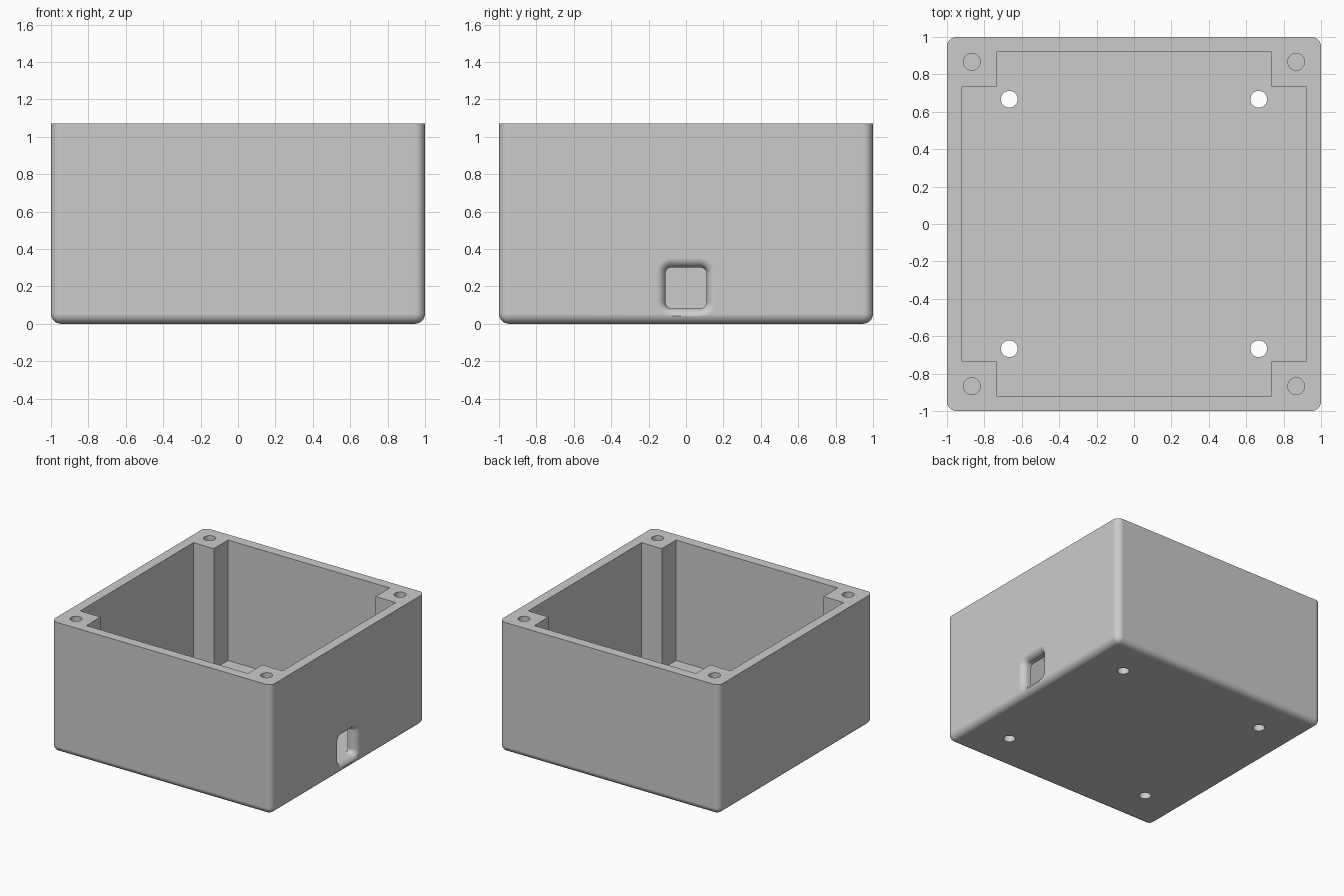
import bpy, bmesh
from math import sin, cos, pi

if "Cube" in bpy.data.objects:
    bpy.data.objects.remove(bpy.data.objects["Cube"], do_unlink=True)

HEIGHT, WALL, FILLET = 1.07, 0.08, 0.053
INNER, POST = 1 - WALL, 0.735     # cavity half width, post inner corner
cutters = []


def new_object(name, bm):
    bmesh.ops.recalc_face_normals(bm, faces=bm.faces)
    mesh = bpy.data.meshes.new(name)
    bm.to_mesh(mesh)
    bm.free()
    obj = bpy.data.objects.new(name, mesh)
    bpy.context.collection.objects.link(obj)
    return obj


def loft_cutter(name, sections):
    """Closed solid through a list of equally long point loops."""
    bm = bmesh.new()
    loops = [[bm.verts.new(p) for p in s] for s in sections]
    n = len(loops[0])
    for a, b in zip(loops, loops[1:]):
        for i in range(n):
            j = (i + 1) % n
            bm.faces.new((a[i], a[j], b[j], b[i]))
    bm.faces.new(loops[0])
    bm.faces.new(loops[-1])
    obj = new_object(name, bm)
    obj.hide_render = True
    cutters.append(obj)


def hole_cutter(name, x, y, radius, bottom, top):
    ring = [(x + radius * cos(2 * pi * i / 32), y + radius * sin(2 * pi * i / 32))
            for i in range(32)]
    loft_cutter(name, [[(*p, z) for p in ring] for z in (bottom, top)])


# Outer block, rounded everywhere except the top rim
bm = bmesh.new()
bmesh.ops.create_cube(bm, size=1)
for v in bm.verts:
    v.co = (v.co.x * 2, v.co.y * 2, (v.co.z + 0.5) * HEIGHT)
edges = [e for e in bm.edges if min(v.co.z for v in e.verts) < 0.01]
bmesh.ops.bevel(bm, geom=edges, offset=FILLET, segments=8, profile=0.5,
                affect='EDGES', clamp_overlap=True)
box = new_object("enclosure_box", bm)

# Cavity that leaves a square screw post in each corner
cross = []
for sx, sy in ((1, 1), (-1, 1), (-1, -1), (1, -1)):
    corner = [(INNER * sx, POST * sy), (POST * sx, POST * sy), (POST * sx, INNER * sy)]
    cross += corner if sx * sy > 0 else corner[::-1]
loft_cutter("cavity_cutter", [[(*p, z) for p in cross] for z in (WALL, HEIGHT + 0.1)])

# Blind lid screw holes in the posts, mounting holes through the floor
for sx in (-1, 1):
    for sy in (-1, 1):
        hole_cutter("lid_screw_cutter", 0.867 * sx, 0.867 * sy, 0.045, 0.55, HEIGHT + 0.1)
        hole_cutter("mount_hole_cutter", 0.667 * sx, 0.667 * sy, 0.045, -0.1, 0.2)


# Cable opening in the right wall, flared outward by a rounded edge
def opening(x, grow):
    half, radius, steps = 0.11, 0.035, 8
    points = []
    for quarter in range(4):
        for i in range(steps + 1):
            a = (quarter + i / steps) * pi / 2
            mid = quarter * pi / 2 + pi / 4
            cy = (half - radius) * (1 if cos(mid) > 0 else -1)
            cz = (half - radius) * (1 if sin(mid) > 0 else -1)
            points.append((x, cy + (radius + grow) * cos(a),
                           0.192 + cz + (radius + grow) * sin(a)))
    return points


flare = 0.05
sections = [opening(0.85, 0)]
for i in range(9):
    a = i / 8 * pi / 2
    sections.append(opening(1 - flare + flare * sin(a), flare * (1 - cos(a))))
sections.append(opening(1.05, flare))
loft_cutter("cable_opening_cutter", sections)

# Cut everything and keep the resulting mesh
for cutter in cutters:
    mod = box.modifiers.new(cutter.name, 'BOOLEAN')
    mod.operation, mod.solver, mod.object = 'DIFFERENCE', 'EXACT', cutter
bpy.context.view_layer.update()
graph = bpy.context.evaluated_depsgraph_get()
result = bpy.data.meshes.new_from_object(box.evaluated_get(graph))
box.modifiers.clear()
box.data = result
for cutter in cutters:
    bpy.data.objects.remove(cutter, do_unlink=True)

# Single grey plastic
grey = bpy.data.materials.new("grey_plastic")
grey.use_nodes = True
colour = (0.6, 0.6, 0.6, 1)
grey.diffuse_color = colour
grey.node_tree.nodes["Principled BSDF"].inputs["Base Color"].default_value = colour
box.data.materials.clear()
box.data.materials.append(grey)
for p in box.data.polygons:
    p.material_index = 0

# Smooth fillets with crisp edges and flat walls
bpy.ops.object.select_all(action='DESELECT')
box.select_set(True)
bpy.context.view_layer.objects.active = box
bpy.ops.object.shade_smooth_by_angle(angle=pi / 6)
weighted = box.modifiers.new("flat_walls", 'WEIGHTED_NORMAL')
weighted.keep_sharp = True
